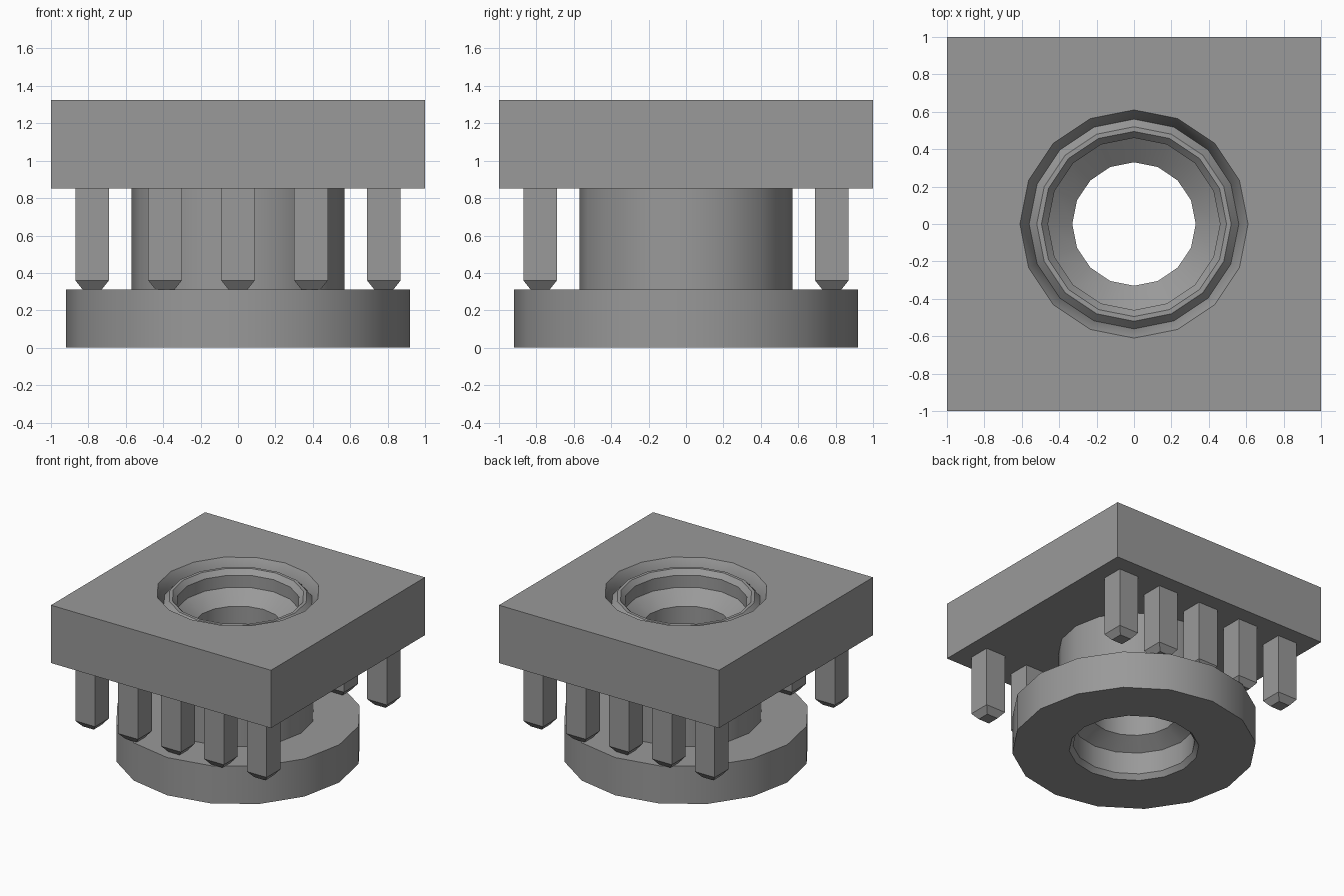
import bpy, bmesh, math

cube = bpy.data.objects.get("Cube")
if cube:
    bpy.data.objects.remove(cube, do_unlink=True)

# Single grey material
grey = bpy.data.materials.new("mid grey")
grey.use_nodes = True
colour = (0.32, 0.32, 0.32, 1)
grey.diffuse_color = colour
grey.node_tree.nodes["Principled BSDF"].inputs["Base Color"].default_value = colour

SIDES = 16


def finish(name, bm):
    """Turn a bmesh into a shaded object."""
    bmesh.ops.recalc_face_normals(bm, faces=bm.faces)
    mesh = bpy.data.meshes.new(name)
    bm.to_mesh(mesh)
    bm.free()
    mesh.materials.append(grey)
    obj = bpy.data.objects.new(name, mesh)
    bpy.context.collection.objects.link(obj)
    bpy.ops.object.select_all(action='DESELECT')
    obj.select_set(True)
    bpy.context.view_layer.objects.active = obj
    bpy.ops.object.shade_smooth_by_angle(angle=math.radians(30))
    return obj


def ring_solid(name, profile):
    """Sweep a closed profile of (radius, z, shape) around z."""
    bm = bmesh.new()
    rings = []
    for r, z, shape in profile:
        ring = []
        for k in range(SIDES):
            a = 2 * math.pi * k / SIDES
            c, s = math.cos(a), math.sin(a)
            # Square rings are stretched out to the square's edge
            scale = r / max(abs(c), abs(s)) if shape == "square" else r
            ring.append(bm.verts.new((c * scale, s * scale, z)))
        rings.append(ring)
    for i, lower in enumerate(rings):
        upper = rings[(i + 1) % len(rings)]
        for k in range(SIDES):
            n = (k + 1) % SIDES
            bm.faces.new((lower[k], lower[n], upper[n], upper[k]))
    return finish(name, bm)


# Square top block with a flared round hole
ring_solid("top_block", [
    (1.0, 0.85, "square"), (1.0, 1.325, "square"),
    (0.61, 1.325, "round"), (0.56, 1.24, "round"), (0.56, 0.85, "round"),
])

# Hollow flanged bushing: flange, sleeve, rim and stepped bore
bushing = [
    (0.49, 0.0), (0.92, 0.0), (0.92, 0.31), (0.57, 0.31), (0.57, 1.23),
    (0.52, 1.285), (0.495, 1.285), (0.46, 1.245), (0.46, 1.145),
    (0.33, 1.05), (0.33, 0.30), (0.46, 0.22), (0.46, 0.04),
]
ring_solid("flanged_bushing", [(r, z, "round") for r, z in bushing])


# Square pins with tapered tips, one row at the front and one at the back
def pin(name, x, y):
    bm = bmesh.new()
    levels = []
    for half, z in ((0.05, 0.31), (0.09, 0.36), (0.09, 0.86)):
        levels.append([bm.verts.new((x + sx * half, y + sy * half, z))
                       for sx, sy in ((-1, -1), (1, -1), (1, 1), (-1, 1))])
    for low, high in zip(levels, levels[1:]):
        for k in range(4):
            n = (k + 1) % 4
            bm.faces.new((low[k], low[n], high[n], high[k]))
    bm.faces.new(levels[0])
    bm.faces.new(levels[-1])
    finish(name, bm)


for row, y in (("front", -0.78), ("back", 0.78)):
    for i in range(5):
        pin(f"{row}_pin_{i + 1}", (i - 2) * 0.39, y)
